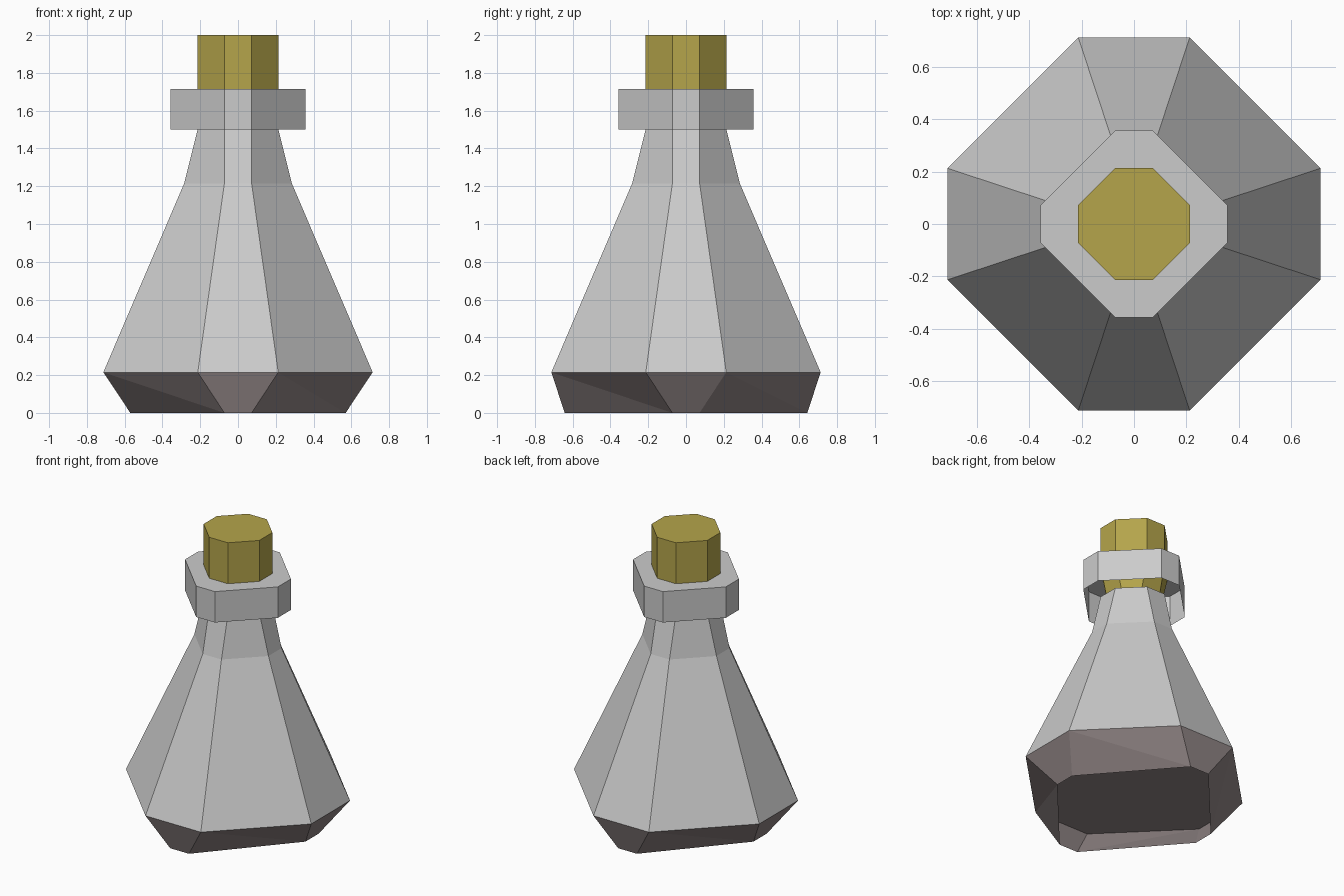
import bpy
import bmesh

if "Cube" in bpy.data.objects:
    bpy.data.objects.remove(bpy.data.objects["Cube"])

GLASS = (0.74, 0.74, 0.77)


def octagon(z, ax, b, ay=None):
    """Chamfered-square ring: reach ax / ay along the axes, half-width b of the axis sides."""
    ay = ay or ax
    return [(x, y, z) for x, y in (
        (ax, -b), (ax, b), (b, ay), (-b, ay),
        (-ax, b), (-ax, -b), (-b, -ay), (b, -ay))]


def loft(name, rings, color, cap_top=False, split=False):
    """Skin a stack of octagons with flat faces."""
    bm = bmesh.new()
    loops = [[bm.verts.new(p) for p in ring] for ring in rings]
    for lo, hi in zip(loops, loops[1:]):
        for i in range(8):
            j = (i + 1) % 8
            if split:  # twisted sides need an explicit diagonal
                bm.faces.new((lo[i], lo[j], hi[i]))
                bm.faces.new((lo[j], hi[j], hi[i]))
            else:
                bm.faces.new((lo[i], lo[j], hi[j], hi[i]))
    if cap_top:
        bm.faces.new(loops[-1])
    mesh = bpy.data.meshes.new(name)
    bm.to_mesh(mesh)
    bm.free()
    obj = bpy.data.objects.new(name, mesh)
    bpy.context.collection.objects.link(obj)
    mat = bpy.data.materials.new(name + "_color")
    mat.diffuse_color = (*color, 1)
    mat.use_nodes = True
    mat.node_tree.nodes["Principled BSDF"].inputs["Base Color"].default_value = mat.diffuse_color
    mesh.materials.append(mat)
    return obj


# Dark foot, hollow underneath, slightly longer in y, closed where it meets the body
loft("base", [octagon(0, 0.57, 0.072, 0.642), octagon(0.215, 0.713, 0.213)],
     (0.28, 0.235, 0.235), cap_top=True, split=True)

# Tapering flask body and neck
loft("body", [octagon(0.215, 0.713, 0.213), octagon(1.215, 0.285, 0.072),
              octagon(1.5, 0.214, 0.072)], GLASS)

# Collar: thin shell, open underneath
loft("collar", [octagon(1.5, 0.357, 0.072), octagon(1.715, 0.357, 0.072)],
     GLASS, cap_top=True)

# Cork stopper, tapering where it enters the neck
loft("cork", [octagon(1.43, 0.143, 0.072), octagon(1.715, 0.214, 0.072),
              octagon(2.0, 0.214, 0.072)], (0.46, 0.375, 0.07), cap_top=True)
